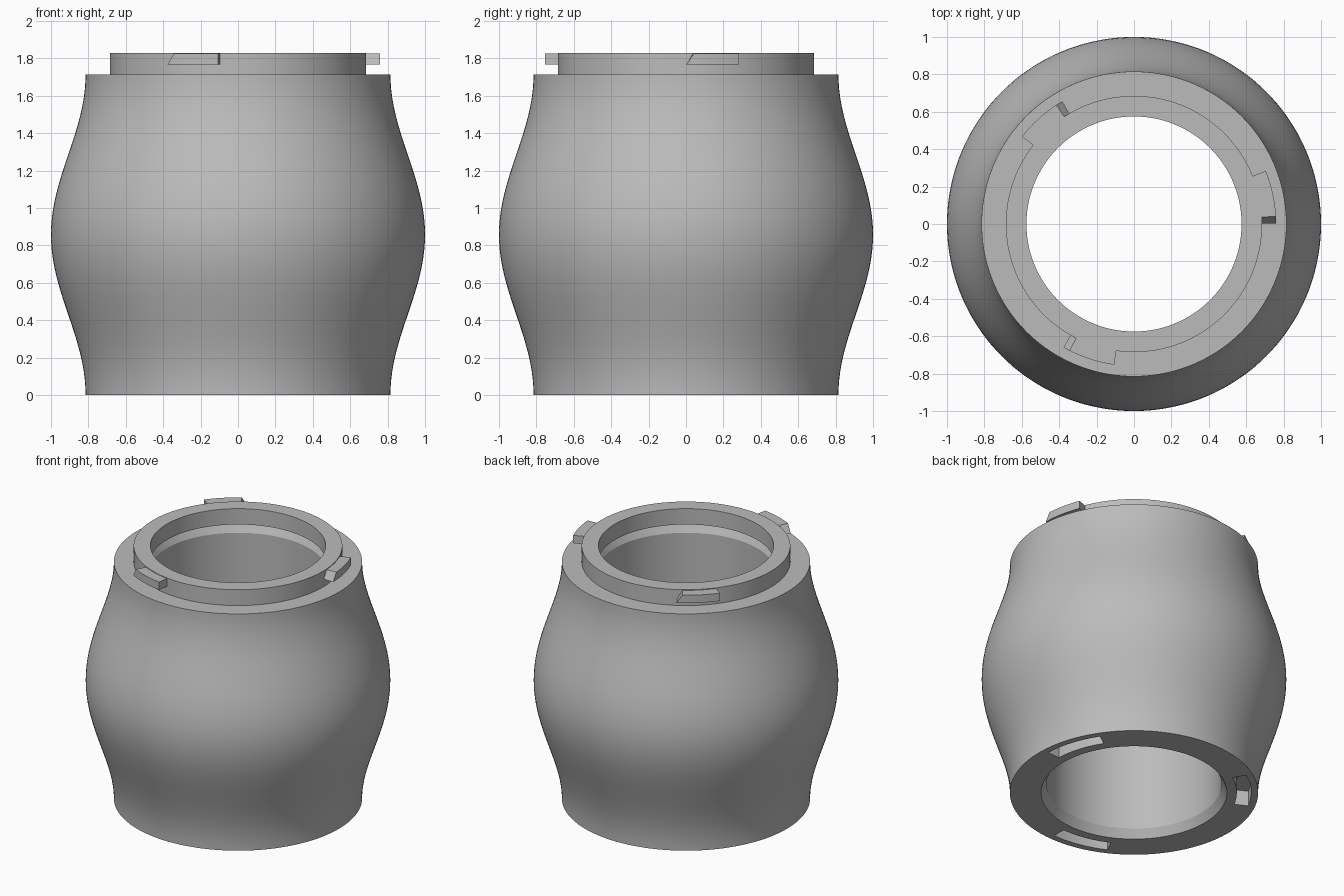
import bpy, bmesh
from math import cos, sin, pi, radians

cube = bpy.data.objects.get("Cube")
if cube:
    bpy.data.objects.remove(cube, do_unlink=True)

grey = bpy.data.materials.new("plain grey")
grey.use_nodes = True
COLOUR = (0.5, 0.5, 0.5, 1)
grey.diffuse_color = COLOUR
grey.node_tree.nodes["Principled BSDF"].inputs["Base Color"].default_value = COLOUR

BODY_TOP, TOP = 1.715, 1.83
BORE, COLLAR = 0.575, 0.685
SEGMENTS = 144


def finish(bm, name):
    """Turn a bmesh into a shaded object."""
    bmesh.ops.recalc_face_normals(bm, faces=bm.faces)
    mesh = bpy.data.meshes.new(name)
    bm.to_mesh(mesh)
    bm.free()
    mesh.materials.append(grey)
    obj = bpy.data.objects.new(name, mesh)
    bpy.context.collection.objects.link(obj)
    return obj


def smooth(obj):
    bpy.ops.object.select_all(action='DESELECT')
    obj.select_set(True)
    bpy.context.view_layer.objects.active = obj
    bpy.ops.object.shade_smooth_by_angle(angle=radians(25))


def lathe(name, profile):
    """Spin a closed (radius, z) profile around z."""
    bm = bmesh.new()
    rings = [[bm.verts.new((r * cos(a), r * sin(a), z)) for r, z in profile]
             for a in (2 * pi * i / SEGMENTS for i in range(SEGMENTS))]
    n = len(profile)
    for i, ring in enumerate(rings):
        after = rings[(i + 1) % SEGMENTS]
        for j in range(n):
            k = (j + 1) % n
            bm.faces.new((ring[j], after[j], after[k], ring[k]))
    return finish(bm, name)


def arc_block(name, r0, r1, z0, z1, start, end, ramp=0, steps=12):
    """Curved block; its top begins 'ramp' degrees later than its bottom."""
    bm = bmesh.new()
    sections = []
    for i in range(steps + 1):
        t = i / steps
        low = radians(start + (end - start) * t)
        high = radians(start + ramp + (end - start - ramp) * t)
        corners = ((r0, z0, low), (r1, z0, low), (r1, z1, high), (r0, z1, high))
        sections.append([bm.verts.new((r * cos(a), r * sin(a), z)) for r, z, a in corners])
    for a, b in zip(sections, sections[1:]):
        for j in range(4):
            k = (j + 1) % 4
            bm.faces.new((a[j], b[j], b[k], a[k]))
    bm.faces.new(sections[0])
    bm.faces.new(sections[-1])
    return finish(bm, name)


# Bulging body with a chamfered straight bore
STEPS = 40
outer = [(0.9075 - 0.0925 * cos(2 * pi * i / STEPS), BODY_TOP * i / STEPS)
         for i in range(STEPS + 1)]
bore = [(0.61, BODY_TOP), (BORE, BODY_TOP - 0.06), (BORE, 0.06), (0.61, 0)]
body = lathe("body", outer + bore)

# Bayonet sockets cut into the underside
for n in range(3):
    cutter = arc_block("socket_cutter", 0.675, 0.77, -0.05, 0.11, 3 + 120 * n, 33 + 120 * n)
    cutter.hide_render = True
    cut = body.modifiers.new("socket", 'BOOLEAN')
    cut.operation, cut.solver, cut.object = 'DIFFERENCE', 'EXACT', cutter
    bpy.context.view_layer.objects.active = body
    bpy.ops.object.modifier_apply(modifier=cut.name)
    bpy.data.objects.remove(cutter, do_unlink=True)
smooth(body)

# Collar ring on top
smooth(lathe("collar", [(BORE, BODY_TOP), (COLLAR, BODY_TOP), (COLLAR, TOP), (BORE, TOP)]))

# Bayonet lugs around the collar, each with one ramped end
for n in range(3):
    smooth(arc_block(f"lug_{n + 1}", 0.675, 0.76, 1.768, 1.825,
                     0.3 + 120 * n, 22 + 120 * n, ramp=2.8))
